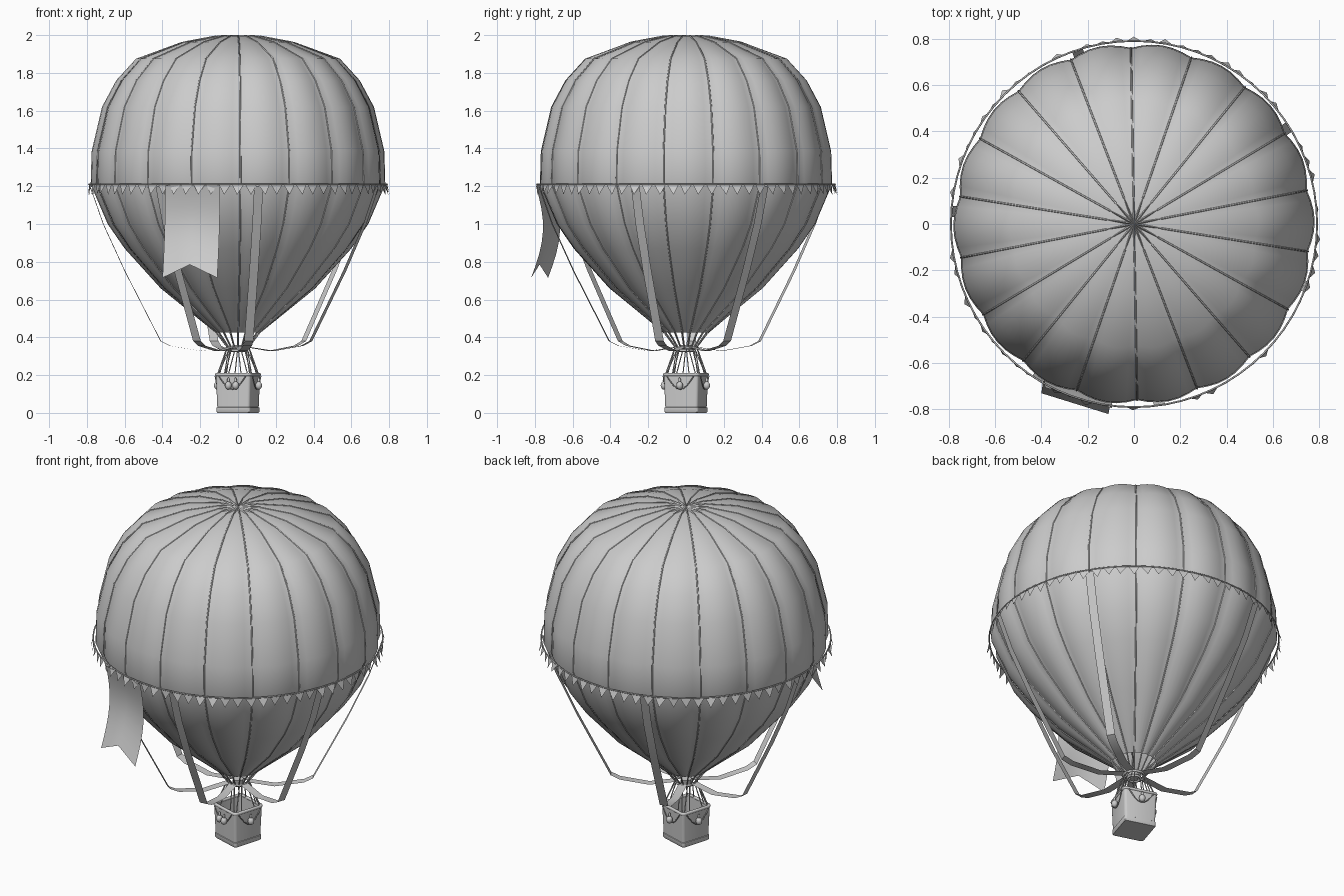
import bpy, bmesh, math, random
from math import sin, cos, pi, radians
from mathutils import Vector, Matrix

random.seed(4)
if "Cube" in bpy.data.objects:
    bpy.data.objects.remove(bpy.data.objects["Cube"])

grey = bpy.data.materials.new("plain_grey")
grey.use_nodes = True
grey.diffuse_color = (0.6, 0.6, 0.6, 1)
grey.node_tree.nodes["Principled BSDF"].inputs["Base Color"].default_value = (0.6, 0.6, 0.6, 1)

GORES = 18
SEAM = radians(11)
TURN = Matrix.Rotation(radians(-17), 4, "Z")   # basket is turned a little
# Envelope outline as (radius, height)
OUTLINE = [(0.03, 1.99), (0.12, 1.995), (0.30, 1.963), (0.54, 1.875), (0.645, 1.76), (0.72, 1.62),
           (0.775, 1.385), (0.78, 1.21), (0.69, 1.0), (0.60, 0.87), (0.41, 0.66), (0.12, 0.425)]


def polar(r, a, z):
    return Vector((r * cos(a), r * sin(a), z))


def finish(name, bm, smooth=35):
    mesh = bpy.data.meshes.new(name)
    bm.to_mesh(mesh)
    bm.free()
    obj = bpy.data.objects.new(name, mesh)
    bpy.context.collection.objects.link(obj)
    mesh.materials.append(grey)
    if smooth:
        bpy.ops.object.select_all(action="DESELECT")
        obj.select_set(True)
        bpy.context.view_layer.objects.active = obj
        bpy.ops.object.shade_smooth_by_angle(angle=radians(smooth))
    return obj


def grid(bm, rows, closed=False):
    """Skin rows of points with quads."""
    vs = [[bm.verts.new(p) for p in row] for row in rows]
    for a, b in zip(vs, vs[1:]):
        n = len(a)
        for i in range(n if closed else n - 1):
            j = (i + 1) % n
            bm.faces.new((a[i], b[i], b[j], a[j]))
    return vs


def tubes(name, paths, radius, cyclic=False, sides=1):
    cu = bpy.data.curves.new(name, "CURVE")
    cu.dimensions = "3D"
    cu.bevel_depth = radius
    cu.bevel_resolution = sides
    for path in paths:
        sp = cu.splines.new("POLY")
        sp.points.add(len(path) - 1)
        for pt, co in zip(sp.points, path):
            pt.co = (*co, 1)
        sp.use_cyclic_u = cyclic
    cu.materials.append(grey)
    obj = bpy.data.objects.new(name, cu)
    bpy.context.collection.objects.link(obj)


def ring(r, z, n=72):
    return [polar(r, 2 * pi * i / n, z) for i in range(n)]


# Envelope: gores bulging between the seams
STEPS = 6
rows = []
for r, z in OUTLINE:
    dent = 0.02 * min(1, r / 0.5)
    rows.append([polar(r - dent * (1 - sin(pi * (i % STEPS) / STEPS)),
                       SEAM + 2 * pi * i / (GORES * STEPS), z) for i in range(GORES * STEPS)])
bm = bmesh.new()
vs = grid(bm, rows, closed=True)
bm.faces.new(vs[0])
finish("envelope", bm, 30)

# Seam cords run down the envelope and on to the load ring
cords = []
for k in range(GORES):
    a = SEAM + 2 * pi * k / GORES
    cords.append([polar(r - 0.02 * min(1, r / 0.5) + 0.001, a, z) for r, z in OUTLINE[1:]]
                 + [polar(0.055, a, 0.345)])
tubes("seam_cords", cords, 0.004)

# Pleated star on the crown
bm = bmesh.new()
hub = bm.verts.new((0, 0, 2.0))
star = []
for i in range(GORES * 2):
    a = SEAM + pi * i / GORES
    star.append(bm.verts.new(polar(0.045, a, 1.985) if i % 2 else polar(0.125, a, 1.999)))
for i, v in enumerate(star):
    bm.faces.new((hub, v, star[(i + 1) % len(star)]))
finish("crown_star", bm, 0)

# Belt rope with a row of pennants
tubes("belt_rope", [ring(0.79, 1.21)], 0.004, True)
bm = bmesh.new()
for k in range(72):
    a = 2 * pi * k / 72
    out, lean = 0.79, random.uniform(0.0, 0.02)
    half = radians(2.3)
    bm.faces.new([bm.verts.new(p) for p in (
        polar(out, a - half, 1.21), polar(out + lean, a + random.uniform(-0.01, 0.01), 1.155),
        polar(out, a + half, 1.21))])
finish("pennants", bm, 0)

# Hanging banner with a swallow tail
bm = bmesh.new()
rows = []
for i in range(9):
    t = i / 8
    sway = 0.05 * sin(pi * t) - 0.025 * t
    row = []
    for j in range(5):
        s = j / 4
        x = -0.385 + 0.29 * s - 0.015 * t * t
        y = -0.705 - 0.09 * s + sway
        notch = 0.07 * (1 - abs(2 * s - 1)) * t
        row.append((x, y, 1.205 - 0.49 * t + notch))
    rows.append(row)
grid(bm, rows)
finish("banner", bm)

# Loose ribbons from the belt to the load ring
bm = bmesh.new()
for deg in (32, 108, 176, 238, 278, 340):
    a = radians(deg)
    side = Vector((-sin(a), cos(a), 0)) * 0.024
    rows = []
    for r, z in ((0.785, 1.2), (0.715, 1.0), (0.60, 0.75), (0.41, 0.38), (0.36, 0.355),
                 (0.20, 0.328), (0.05, 0.35)):
        c = polar(r, a, z)
        rows.append((c - side, c + side))
    grid(bm, rows)
finish("ribbons", bm, 20)

# Load ring and burner
tubes("load_ring", [ring(0.058, 0.345, 24), ring(0.035, 0.33, 24)], 0.007, True, 2)
bm = bmesh.new()
bmesh.ops.create_cone(bm, cap_ends=True, segments=16, radius1=0.022, radius2=0.03, depth=0.035,
                      matrix=Matrix.Translation((0, 0, 0.342)))
finish("burner", bm)


def rounded_square(half, z, corner=0.015):
    pts = []
    for q in range(4):
        c = Matrix.Rotation(q * pi / 2, 3, "Z") @ Vector((half - corner, half - corner, z))
        pts += [TURN @ (c + polar(corner, q * pi / 2 + pi / 6 * i, 0)) for i in range(4)]
    return pts


# Basket: hollow rounded box
bm = bmesh.new()
vs = grid(bm, [rounded_square(h, z) for h, z in
               ((0.090, 0.0), (0.094, 0.006), (0.094, 0.028), (0.091, 0.03), (0.097, 0.2),
                (0.085, 0.2), (0.08, 0.015))], closed=True)
bm.faces.new(vs[0])
bm.faces.new(vs[-1])
bmesh.ops.recalc_face_normals(bm, faces=bm.faces[:])
finish("basket", bm)
tubes("basket_rim", [rounded_square(0.094, 0.203)], 0.009, True, 2)

# Basket lines, rim swags and sandbags, face by face
lines, swags = [], []
bags = bmesh.new()
for q in range(4):
    m = TURN @ Matrix.Rotation(q * pi / 2, 4, "Z")
    for s in (-1, 1):
        lines.append([m @ Vector((0.09, s * 0.082, 0.2)), m @ Vector((0.052, s * 0.03, 0.345))])
        lines.append([m @ Vector((0.09, s * 0.045, 0.2)), m @ Vector((0.055, s * 0.018, 0.345))])
    swags.append([m @ Vector((0.104, -0.075 + 0.15 * i / 8, 0.195 - 0.07 * sin(pi * i / 8)))
                  for i in range(9)])
    for y in ((-0.018, 0.022) if q == 3 else (0.0,)):
        for r, z, stretch in ((0.018, 0.145, 1.2), (0.007, 0.172, 2.2)):
            bmesh.ops.create_uvsphere(
                bags, u_segments=12, v_segments=8, radius=r,
                matrix=m @ Matrix.Translation((0.115, y, z)) @ Matrix.Diagonal((1, 1, stretch, 1)))
finish("sandbags", bags, 60)
tubes("basket_lines", lines, 0.003)
tubes("rim_swags", swags, 0.003)
